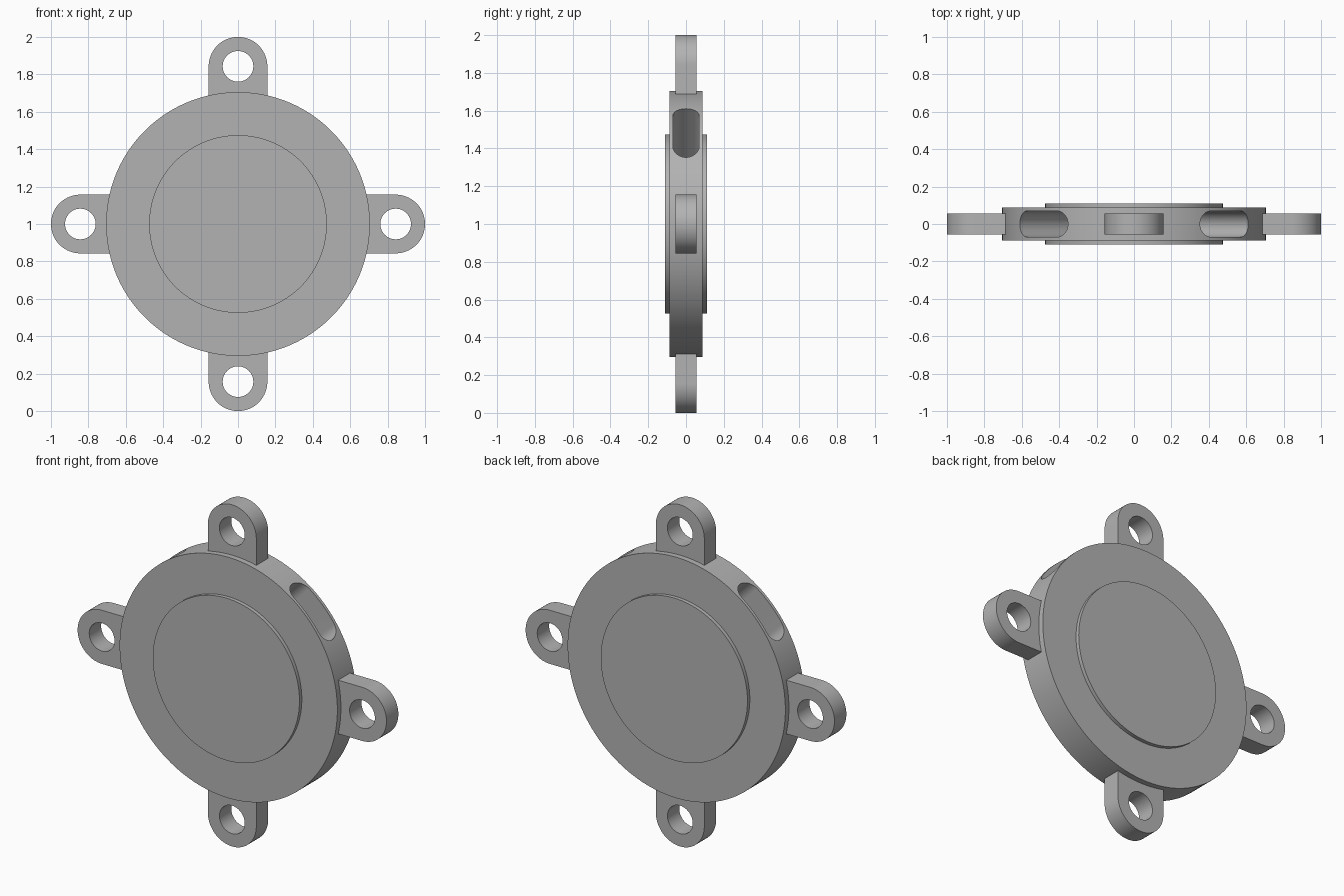
import bpy
import bmesh
from math import pi, sin, cos, radians
from mathutils import Matrix, Vector

default_cube = bpy.data.objects.get("Cube")
if default_cube:
    bpy.data.objects.remove(default_cube, do_unlink=True)

CENTRE = Vector((0, 0, 1))
BODY_R, BODY_HALF = 0.705, 0.088
PLATE_R, PLATE_OUT = 0.475, 0.11
LUG_R, LUG_HALF, HOLE_R = 0.157, 0.055, 0.082
HOLE_DIST = 1 - LUG_R

grey = bpy.data.materials.new("plain grey")
grey.use_nodes = True
colour = (0.45, 0.45, 0.45, 1)
grey.diffuse_color = colour
grey.node_tree.nodes["Principled BSDF"].inputs["Base Color"].default_value = colour


def arc(radius, start, end, steps, centre=(0, 0)):
    """Points on an arc, angles in degrees."""
    angles = [radians(start + (end - start) * i / steps) for i in range(steps + 1)]
    return [(centre[0] + radius * cos(a), centre[1] + radius * sin(a)) for a in angles]


def prism(name, outline, low, high, matrix):
    """Extrude a 2D outline from low to high along local z, then place it."""
    bm = bmesh.new()
    face = bm.faces.new([bm.verts.new((u, v, low)) for u, v in outline])
    extruded = bmesh.ops.extrude_face_region(bm, geom=[face])["geom"]
    moved = [g for g in extruded if isinstance(g, bmesh.types.BMVert)]
    bmesh.ops.translate(bm, verts=moved, vec=(0, 0, high - low))
    bmesh.ops.transform(bm, matrix=matrix, verts=bm.verts)
    bmesh.ops.recalc_face_normals(bm, faces=bm.faces)
    mesh = bpy.data.meshes.new(name)
    bm.to_mesh(mesh)
    bm.free()
    mesh.materials.append(grey)
    obj = bpy.data.objects.new(name, mesh)
    bpy.context.collection.objects.link(obj)
    return obj


def cut(target, cutter):
    """Subtract the cutter, apply the result and remove the cutter."""
    mod = target.modifiers.new("cut", 'BOOLEAN')
    mod.operation = 'DIFFERENCE'
    mod.solver = 'EXACT'
    mod.object = cutter
    cutter.hide_render = True
    bpy.context.view_layer.objects.active = target
    bpy.ops.object.modifier_apply(modifier=mod.name)
    bpy.data.objects.remove(cutter, do_unlink=True)


def smooth(obj):
    bpy.ops.object.select_all(action='DESELECT')
    obj.select_set(True)
    bpy.context.view_layer.objects.active = obj
    bpy.ops.object.shade_smooth_by_angle(angle=radians(30))


# Local z becomes the front-to-back axis, local x/y become world x/z
upright = Matrix.Translation(CENTRE) @ Matrix.Rotation(pi / 2, 4, 'X')


def circle(radius, steps, centre=(0, 0)):
    return arc(radius, 0, 360, steps, centre)[:-1]


# Main disc
body = prism("body_disc", circle(BODY_R, 160), -BODY_HALF, BODY_HALF, upright)

# Rounded slots cut into the rim, upper left and upper right
SLOT_R, SLOT_MID = 0.07, 0.112
slot = arc(SLOT_R, -90, 90, 20, (SLOT_MID, 0)) + arc(SLOT_R, 90, 270, 20, (-SLOT_MID, 0))
for side in (1, -1):
    tilt = Matrix.Translation(CENTRE) @ Matrix.Rotation(side * pi / 4, 4, 'Y')
    cut(body, prism("slot_cutter", slot, 0.3, 0.9, tilt))
smooth(body)

# Raised round plates on the front and back
for name, low, high in (("front_plate", 0.08, PLATE_OUT), ("back_plate", -PLATE_OUT, -0.08)):
    smooth(prism(name, circle(PLATE_R, 128), low, high, upright))

# Four mounting lugs with round holes
lug_outline = [(0.6, -LUG_R)] + arc(LUG_R, -90, 90, 40, (HOLE_DIST, 0)) + [(0.6, LUG_R)]
for i, name in enumerate(("left_lug", "top_lug", "right_lug", "bottom_lug")):
    turn = upright @ Matrix.Rotation(i * pi / 2, 4, 'Z')
    lug = prism(name, lug_outline, -LUG_HALF, LUG_HALF, turn)
    cut(lug, prism("hole_cutter", circle(HOLE_R, 48, (HOLE_DIST, 0)), -0.2, 0.2, turn))
    smooth(lug)
